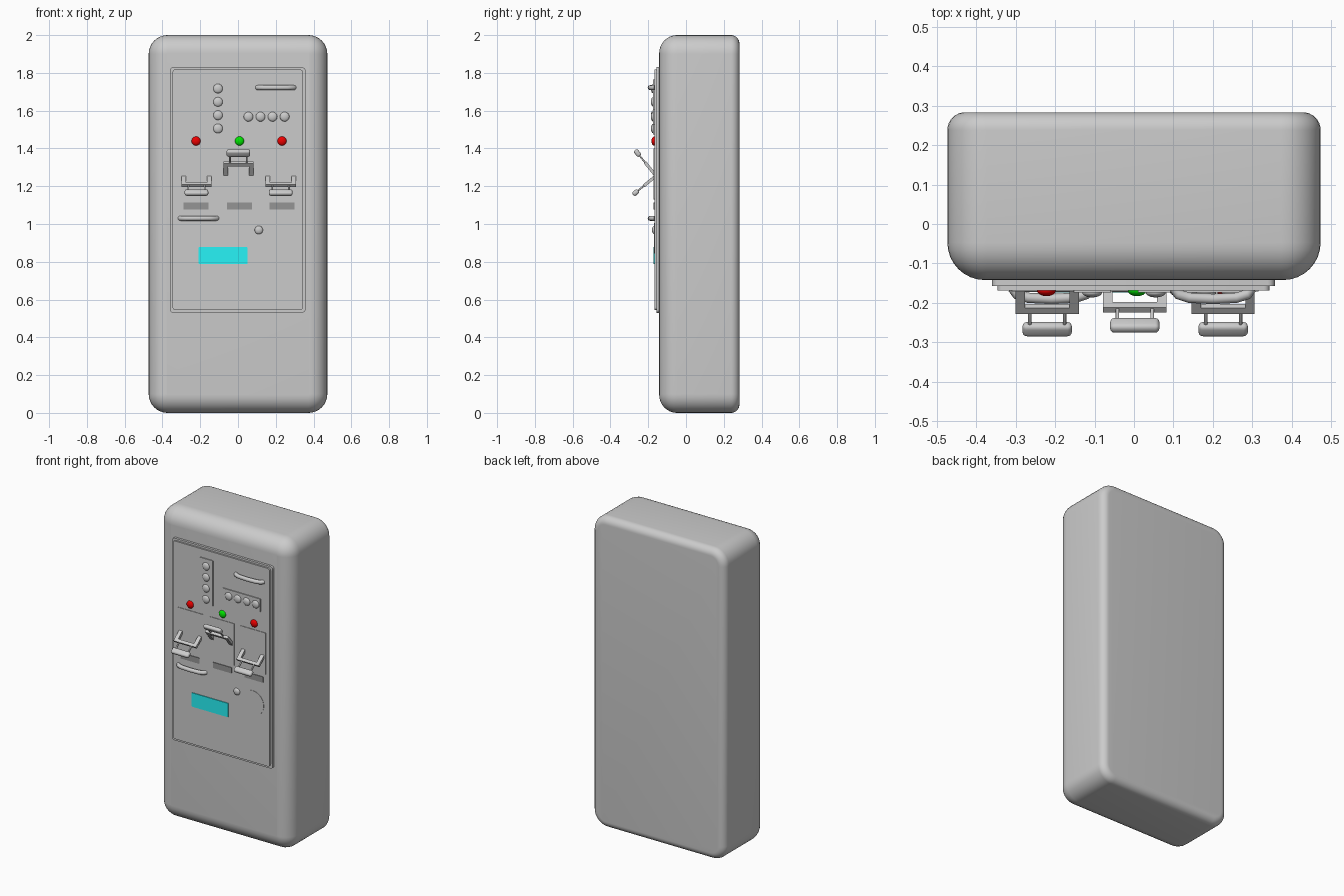
import bpy, bmesh
from math import sin, cos, pi, radians
from mathutils import Matrix, Vector

if "Cube" in bpy.data.objects:
    bpy.data.objects.remove(bpy.data.objects["Cube"])


def material(name, rgb):
    m = bpy.data.materials.new(name)
    m.diffuse_color = (*rgb, 1)
    m.use_nodes = True
    m.node_tree.nodes["Principled BSDF"].inputs["Base Color"].default_value = m.diffuse_color
    return m


RED = material("red_lamp", (0.85, 0.0, 0.0))
GREEN = material("green_lamp", (0.0, 0.8, 0.0))
CYAN = material("screen_cyan", (0.02, 0.9, 0.93))
DARK = material("label_dark", (0.3, 0.3, 0.3))


def finish(name, bm, mat=None):
    bmesh.ops.recalc_face_normals(bm, faces=bm.faces)
    me = bpy.data.meshes.new(name)
    bm.to_mesh(me)
    bm.free()
    ob = bpy.data.objects.new(name, me)
    bpy.context.collection.objects.link(ob)
    if mat:
        me.materials.append(mat)
    bpy.ops.object.select_all(action='DESELECT')
    ob.select_set(True)
    bpy.context.view_layer.objects.active = ob
    bpy.ops.object.shade_smooth_by_angle(angle=radians(35))
    return ob


def slab(name, x0, x1, z0, z1, profile, r=0.003, seg=3, mat=None):
    """Rounded rectangle in xz lofted through (y, inset) steps."""
    bm = bmesh.new()
    rings = []
    for y, d in profile:
        rr = max(r - d, 0.002)
        ring = []
        for k, (cx, cz) in enumerate([(x1 - d - rr, z1 - d - rr), (x0 + d + rr, z1 - d - rr),
                                      (x0 + d + rr, z0 + d + rr), (x1 - d - rr, z0 + d + rr)]):
            for i in range(seg + 1):
                a = (k + i / seg) * pi / 2
                ring.append(bm.verts.new((cx + rr * cos(a), y, cz + rr * sin(a))))
        rings.append(ring)
    n = len(rings[0])
    for a, b in zip(rings, rings[1:]):
        for i in range(n):
            bm.faces.new((a[i], a[(i + 1) % n], b[(i + 1) % n], b[i]))
    bm.faces.new(rings[0])
    bm.faces.new(rings[-1])
    return finish(name, bm, mat)


def plate(name, x0, x1, z0, z1, front, back=-0.16, mat=None):
    return slab(name, x0, x1, z0, z1, [(back, 0), (front, 0)], mat=mat)


def dome(name, x, z, r, depth, base, mat=None):
    bm = bmesh.new()
    bmesh.ops.create_uvsphere(bm, u_segments=24, v_segments=12, radius=1)
    bmesh.ops.transform(bm, verts=bm.verts, matrix=Matrix.Translation((x, base, z))
                        @ Matrix.Diagonal((r, depth, r, 1)))
    return finish(name, bm, mat)


def disc(name, x, z, r, front, back=-0.16):
    bm = bmesh.new()
    bmesh.ops.create_cone(bm, cap_ends=True, segments=32, radius1=r, radius2=r, depth=back - front)
    bmesh.ops.transform(bm, verts=bm.verts, matrix=Matrix.Translation((x, (front + back) / 2, z))
                        @ Matrix.Rotation(pi / 2, 4, 'X'))
    return finish(name, bm)


# cabinet: large front rounding, smaller back rounding
yf, yb, rf, rb, N = -0.142, 0.283, 0.095, 0.045, 8
prof = [(yf + rf * (1 - sin(i / N * pi / 2)), rf * (1 - cos(i / N * pi / 2))) for i in range(N, -1, -1)]
prof += [(yb - rb * (1 - sin(i / N * pi / 2)), rb * (1 - cos(i / N * pi / 2))) for i in range(N + 1)]
slab("cabinet", -0.473, 0.473, 0, 2, prof, r=0.1, seg=8)

# stepped front panel
slab("panel_frame", -0.36, 0.357, 0.53, 1.83, [(-0.13, 0), (-0.157, 0)], r=0.018, seg=4)
slab("panel_face", -0.346, 0.343, 0.545, 1.818, [(-0.15, 0), (-0.168, 0)], r=0.014, seg=4)

# button strips
plate("button_strip_vertical", -0.153, -0.058, 1.473, 1.765, -0.174)
plate("button_strip_horizontal", 0.01, 0.28, 1.526, 1.61, -0.174)
for i in range(4):
    dome(f"button_v_{i}", -0.106, 1.717 - 0.0705 * i, 0.025, 0.012, -0.174)
    dome(f"button_h_{i}", 0.055 + 0.064 * i, 1.568, 0.025, 0.012, -0.174)


# bowed grab handles
def grab_handle(name, x, z):
    pts = [(-0.098, -0.163), (-0.088, -0.178), (-0.06, -0.187), (0, -0.19),
           (0.06, -0.187), (0.088, -0.178), (0.098, -0.163)]
    bm = bmesh.new()
    rings = []
    for i, (px, py) in enumerate(pts):
        a, b = Vector(pts[max(i - 1, 0)]), Vector(pts[min(i + 1, 6)])
        t = (b - a).normalized()
        ring = []
        for k in range(12):
            w = k * pi / 6
            c, s = 0.013 * cos(w), 0.013 * sin(w)
            ring.append(bm.verts.new((x + px - t.y * c, py + t.x * c, z + s)))
        rings.append(ring)
    for a, b in zip(rings, rings[1:]):
        for k in range(12):
            bm.faces.new((a[k], a[(k + 1) % 12], b[(k + 1) % 12], b[k]))
    bm.faces.new(rings[0])
    bm.faces.new(rings[-1])
    finish(name, bm)


grab_handle("upper_grab_handle", 0.2, 1.722)
grab_handle("lower_grab_handle", -0.209, 1.03)


# knife switch: fork, rods and grip, built along -y then tilted about its pivot
def lever(name, x, z, angle, stretch):
    mat = Matrix.Translation((x, -0.165, z)) @ Matrix.Rotation(radians(angle), 4, 'X')

    def box(part, cx, y0, y1, w, t, bevel=0.0):
        bm = bmesh.new()
        bmesh.ops.create_cube(bm, size=1)
        y0, y1 = y0 * stretch, y1 * stretch
        bmesh.ops.transform(bm, verts=bm.verts, matrix=Matrix.Translation((cx, (y0 + y1) / 2, 0))
                            @ Matrix.Diagonal((w, abs(y1 - y0), t, 1)))
        if bevel:
            bmesh.ops.bevel(bm, geom=bm.edges[:], offset=bevel, segments=4,
                            profile=0.5, affect='EDGES')
        bm.transform(mat)
        finish(f"{name}_{part}", bm)

    for side, s in (("left", -1), ("right", 1)):
        box(f"arm_{side}", s * 0.068, 0.005, -0.074, 0.024, 0.016)
        box(f"rod_{side}", s * 0.044, -0.06, -0.13, 0.009, 0.009, 0.003)
    box("crossbar", 0, -0.056, -0.075, 0.16, 0.0165)
    box("grip", 0, -0.113, -0.15, 0.125, 0.026, 0.011)


columns = [("left", -0.22, -0.222, RED), ("middle", 0.002, 0.008, GREEN), ("right", 0.226, 0.233, RED)]
for side, x, lx, mat in columns:
    plate(f"switch_plate_{side}", x - 0.09, x + 0.09, 1.13, 1.40, -0.1715)
    dome(f"lamp_{side}", lx, 1.439, 0.024, 0.015, -0.168, mat)
    plate(f"label_{side}", lx - 0.067, lx + 0.067, 1.076, 1.113, -0.172, mat=DARK)
    if side == "middle":
        lever("switch_middle", x, 1.262, -51, 1.11)
    else:
        lever(f"switch_{side}", x, 1.25, 39.5, 1.0)

# screen, knob and dial
plate("screen", -0.208, 0.051, 0.788, 0.877, -0.173, mat=CYAN)
dome("knob", 0.11, 0.968, 0.022, 0.012, -0.168)
disc("dial", 0.222, 0.925, 0.08, -0.1705)
